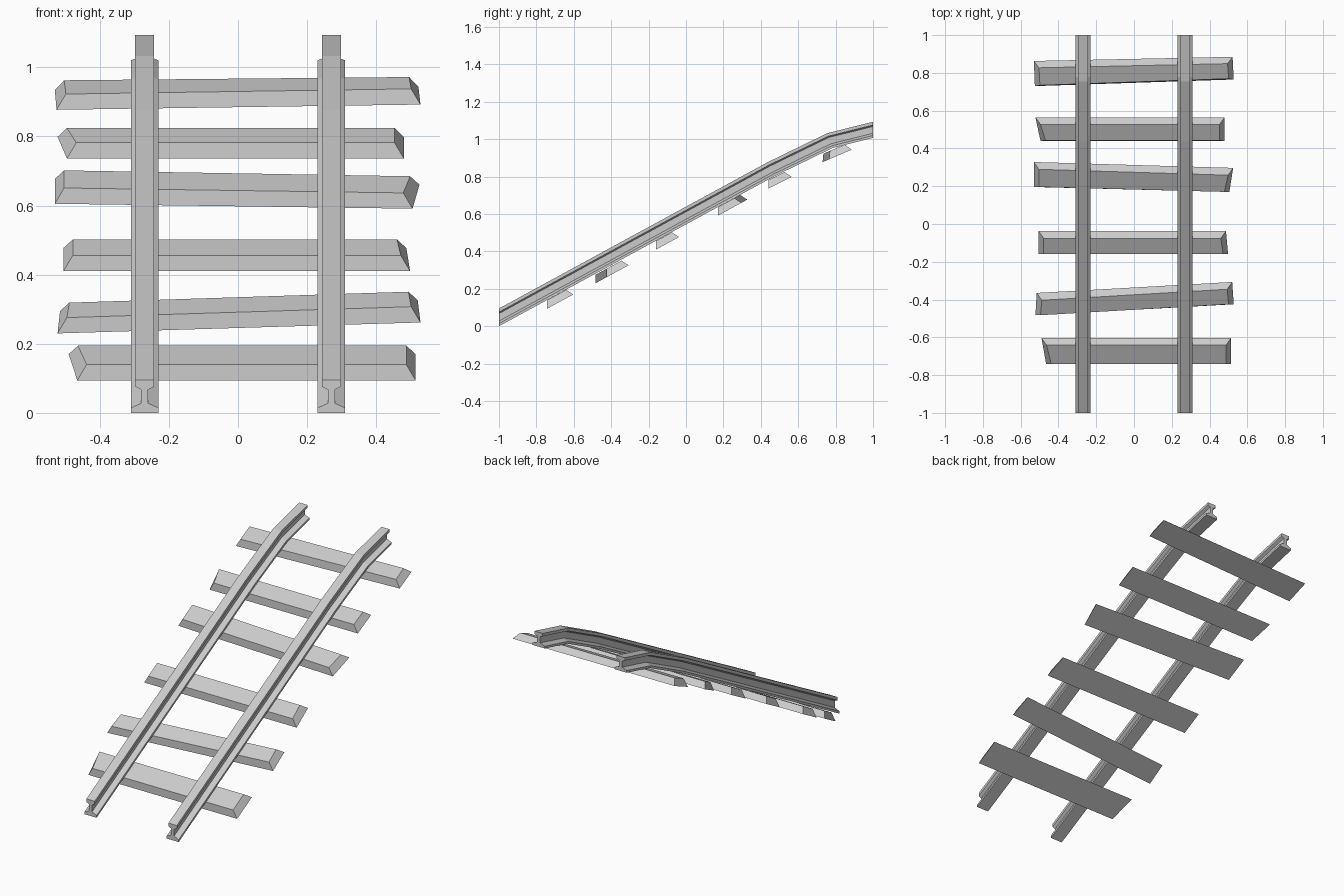
import bpy
from mathutils import Vector

if "Cube" in bpy.data.objects:
    bpy.data.objects.remove(bpy.data.objects["Cube"])

def make_object(name, verts, faces):
    mesh = bpy.data.meshes.new(name)
    mesh.from_pydata(verts, [], faces)
    obj = bpy.data.objects.new(name, mesh)
    bpy.context.collection.objects.link(obj)
    # consistent outward normals
    import bmesh
    bm = bmesh.new()
    bm.from_mesh(mesh)
    bmesh.ops.recalc_face_normals(bm, faces=bm.faces)
    bm.to_mesh(mesh)
    bm.free()
    return obj

# Rail path: bottom and top (y, z) at each station; ends are cut vertically
STATIONS = [((-1, 0), (-1, 0.095)),
            ((0.475, 0.803), (0.437, 0.877)),
            ((0.784, 0.953), (0.755, 1.032)),
            ((1, 1.007), (1, 1.093))]

# Half of the I-shaped rail section: half-width, fraction of height
HALF = [(0.04, 0), (0.04, 0.15), (0.01, 0.29), (0.01, 0.71), (0.0275, 0.8), (0.0275, 1)]
SECTION = HALF + [(-w, h) for w, h in reversed(HALF)]

def rail(name, x):
    n = len(SECTION)
    verts, faces = [], []
    for bottom, top in STATIONS:
        b, t = Vector(bottom), Vector(top)
        for w, h in SECTION:
            p = b.lerp(t, h)
            verts.append((x + w, p.x, p.y))
    for s in range(len(STATIONS) - 1):
        for i in range(n):
            j = (i + 1) % n
            faces.append((s * n + i, s * n + j, (s + 1) * n + j, (s + 1) * n + i))
    faces.append(tuple(range(n)))
    faces.append(tuple(range((len(STATIONS) - 1) * n, len(STATIONS) * n)))
    make_object(name, verts, faces)

rail("left_rail", -0.27)
rail("right_rail", 0.27)

# Sleepers: flat base tilted with the track, sloped sides, smaller top
def sleeper(name, z0, slope, corners):
    along = Vector((0, 1, slope)).normalized()
    up = Vector((0, -slope, 1)).normalized()
    y0 = corners[0][1]
    base = [Vector((x, y, z0 + (y - y0) * slope)) for x, y in corners]
    signs = [(1, 1), (-1, 1), (-1, -1), (1, -1)]
    top = [p + Vector((0.027 * sx, 0, 0)) + along * 0.022 * sy + up * 0.04
           for p, (sx, sy) in zip(base, signs)]
    faces = [(0, 1, 2, 3), (4, 5, 6, 7)]
    faces += [(i, (i + 1) % 4, (i + 1) % 4 + 4, i + 4) for i in range(4)]
    make_object(name, base + top, faces)

# base height, slope, corners: front left, front right, back right, back left
SLEEPERS = [
    (0.094, 0.545, [(-0.465, -0.742), (0.514, -0.742), (0.514, -0.603), (-0.49, -0.603)]),
    (0.23, 0.545, [(-0.522, -0.483), (0.528, -0.425), (0.52, -0.307), (-0.515, -0.365)]),
    (0.605, 0.545, [(-0.53, 0.196), (0.505, 0.17), (0.525, 0.297), (-0.53, 0.328)]),
    (0.41, 0.545, [(-0.505, -0.16), (0.498, -0.16), (0.487, -0.037), (-0.505, -0.037)]),
    (0.736, 0.5, [(-0.495, 0.44), (0.48, 0.44), (0.48, 0.565), (-0.522, 0.565)]),
    (0.877, 0.43, [(-0.525, 0.73), (0.528, 0.765), (0.522, 0.885), (-0.53, 0.863)]),
]
for i, (z0, slope, corners) in enumerate(SLEEPERS, 1):
    sleeper(f"sleeper_{i}", z0, slope, corners)
